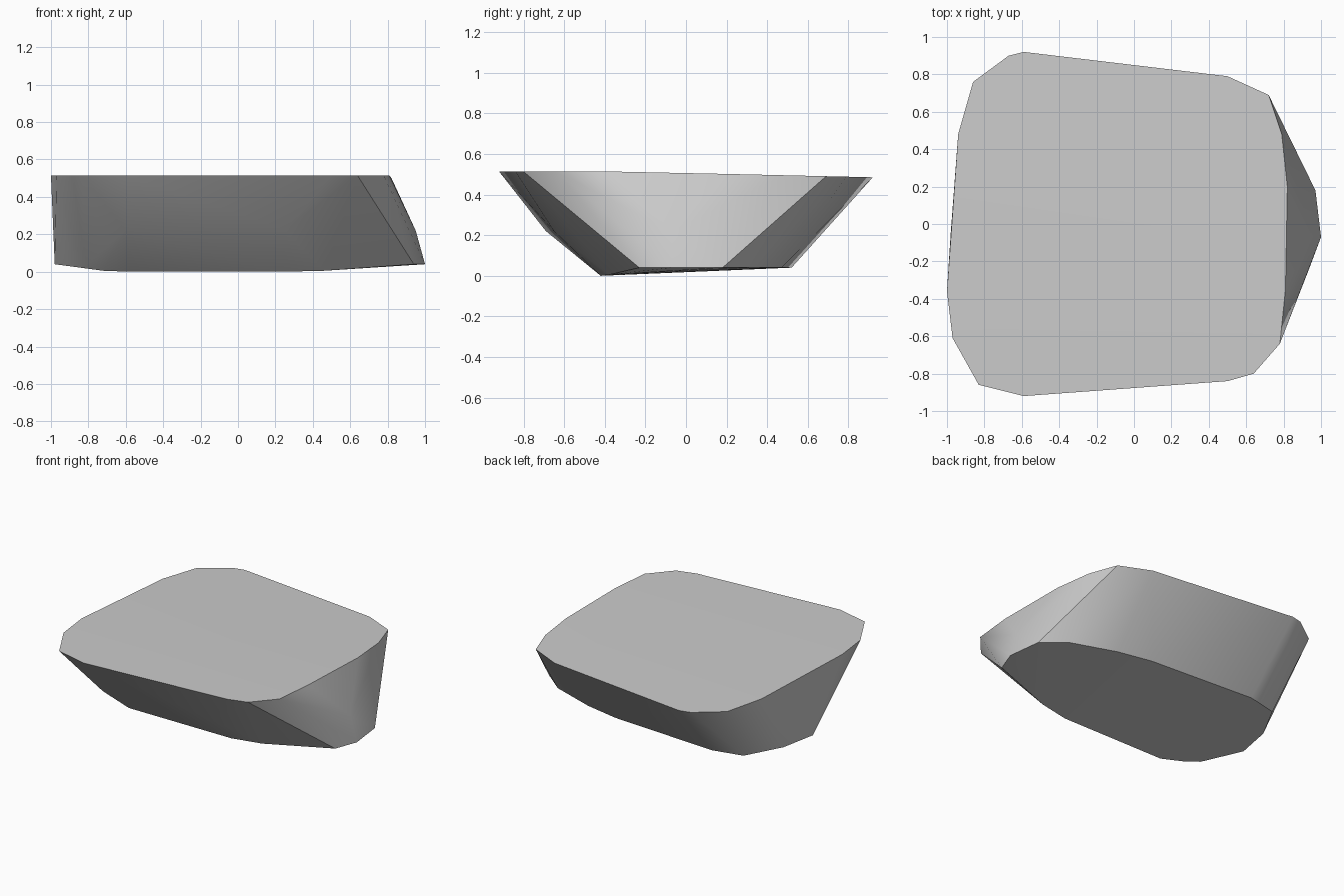
import bpy
import bmesh

cube = bpy.data.objects.get("Cube")
if cube:
    bpy.data.objects.remove(cube, do_unlink=True)

# Stone colour
stone = bpy.data.materials.new("stone_grey")
stone.use_nodes = True
grey = (0.6, 0.6, 0.6, 1.0)
stone.diffuse_color = grey
shader = next(n for n in stone.node_tree.nodes if n.type == "BSDF_PRINCIPLED")
shader.inputs["Base Color"].default_value = grey

# Rim of the broad top face, counterclockwise
top_rim = [(0.82, 0.20), (0.79, 0.48), (0.72, 0.69), (0.50, 0.79),
           (-0.59, 0.92), (-0.67, 0.90), (-0.86, 0.76), (-0.94, 0.48),
           (-1.0, -0.36), (-0.97, -0.61), (-0.83, -0.86), (-0.59, -0.92),
           (0.50, -0.84), (0.64, -0.80), (0.78, -0.64), (0.81, -0.35)]

# Rim of the narrower underside
bottom_rim = [(0.97, 0.18, 0.04), (0.81, 0.31, 0.04), (0.49, 0.42, 0.04),
              (0.24, 0.47, 0.04), (-0.57, 0.52, 0.04), (-0.79, 0.47, 0.04),
              (-0.93, 0.21, 0.04), (-0.98, -0.05, 0.04), (-0.83, -0.31, 0.02),
              (-0.72, -0.36, 0.005), (-0.58, -0.42, 0), (0.24, -0.42, 0),
              (0.46, -0.38, 0.005), (0.94, -0.23, 0.04), (1.0, -0.07, 0.04)]

# Slight bulges on the front and left sides
bulges = [(-0.60, -0.69, 0.22), (0.25, -0.65, 0.22), (0.95, -0.07, 0.22)]


def top_height(y):
    """Level at the front, falling gently to the back."""
    return 0.513 - 0.023 * max(0.0, y + 0.3)


# Stone slab: the convex skin around both rims and the bulges
bm = bmesh.new()
for x, y in top_rim:
    bm.verts.new((x, y, top_height(y)))
for point in bottom_rim + bulges:
    bm.verts.new(point)
hull = bmesh.ops.convex_hull(bm, input=bm.verts[:])
unused = {v for v in hull["geom_interior"] + hull["geom_unused"]
          if isinstance(v, bmesh.types.BMVert)}
bmesh.ops.delete(bm, geom=list(unused), context="VERTS")
bmesh.ops.recalc_face_normals(bm, faces=bm.faces[:])

mesh = bpy.data.meshes.new("stone_slab")
bm.to_mesh(mesh)
bm.free()
mesh.materials.append(stone)
slab = bpy.data.objects.new("stone_slab", mesh)
bpy.context.collection.objects.link(slab)

# Soft sides with crisp rims
bpy.ops.object.select_all(action="DESELECT")
slab.select_set(True)
bpy.context.view_layer.objects.active = slab
bpy.ops.object.shade_smooth_by_angle(angle=0.52)
